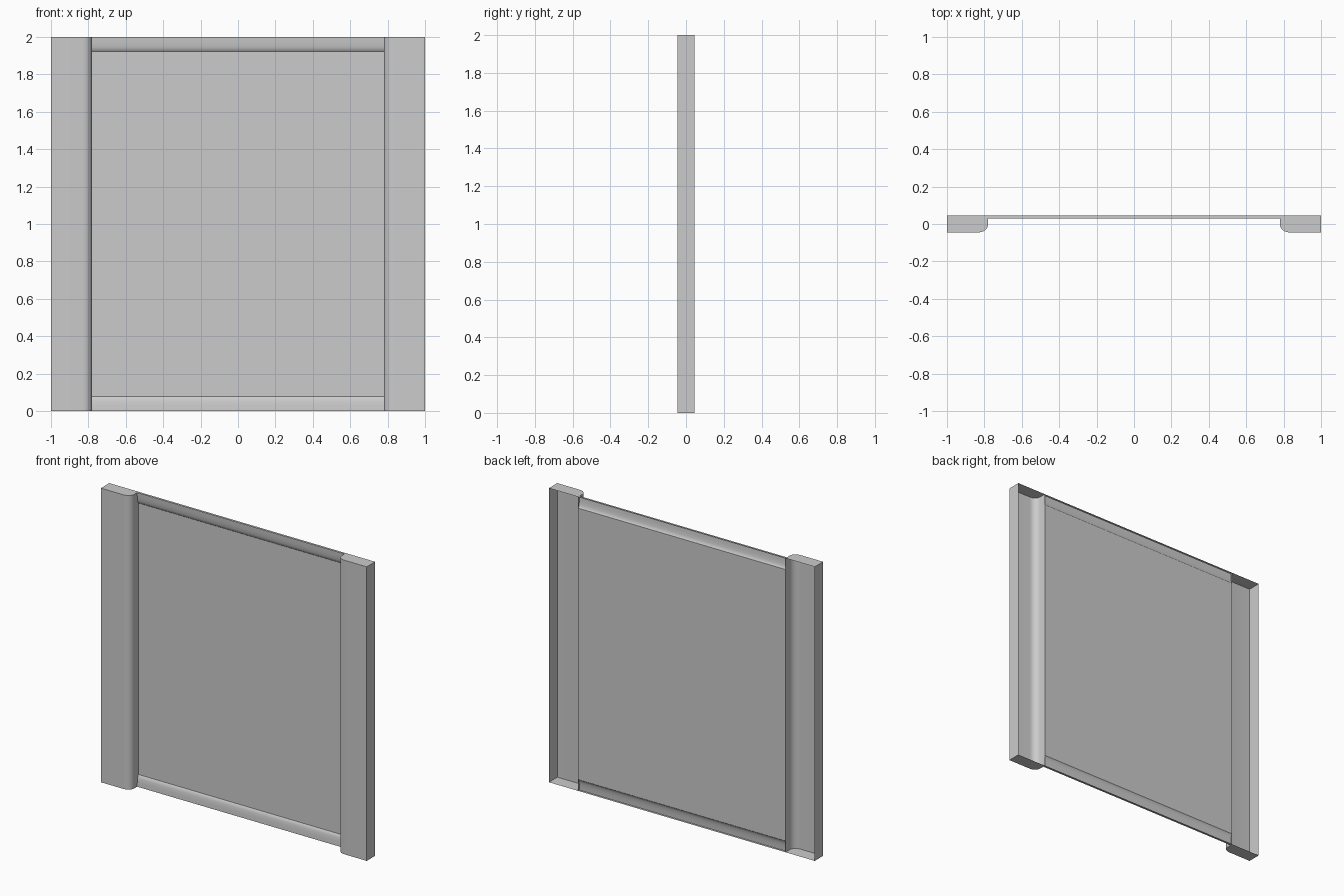
import bpy, bmesh
from math import sin, cos, pi
from mathutils import Vector

if "Cube" in bpy.data.objects:
    bpy.data.objects.remove(bpy.data.objects["Cube"])

BACK, FRONT = 0.045, -0.045   # depth limits
INNER = 0.78                  # inner side of the posts


def shell(name, profile, sweep, flip=False):
    """Sweep an open profile into a sheet and close both ends or the outer side."""
    bm = bmesh.new()
    a = [bm.verts.new(p) for p in profile]
    b = [bm.verts.new(Vector(p) + Vector(sweep)) for p in profile]
    for i in range(len(a) - 1):
        f = [a[i], a[i + 1], b[i + 1], b[i]]
        bm.faces.new(f[::-1] if flip else f)
    return bm, a, b


def finish(name, bm, axis=None):
    mesh = bpy.data.meshes.new(name)
    bm.to_mesh(mesh)
    bm.free()
    ob = bpy.data.objects.new(name, mesh)
    bpy.context.collection.objects.link(ob)
    if axis is not None:
        centre = bpy.data.objects.get("mirror_centre")
        mod = ob.modifiers.new("mirror", 'MIRROR')
        mod.use_axis = [i == axis for i in range(3)]
        mod.mirror_object = centre
    bpy.ops.object.select_all(action='DESELECT')
    bpy.context.view_layer.objects.active = ob
    ob.select_set(True)
    bpy.ops.object.shade_smooth_by_angle(angle=0.6)
    return ob


# mirror centre in the middle of the frame
centre = bpy.data.objects.new("mirror_centre", None)
centre.location = (0, 0, 1)
centre.hide_render = True
bpy.context.collection.objects.link(centre)
bpy.context.view_layer.update()

# side posts: open-backed shells with a rounded inner front corner
arc = [(INNER + 0.05 - 0.05 * sin(t), -0.045 * cos(t), 0)
       for t in (pi / 2 * i / 6 for i in range(7))]
profile = [(1, BACK, 0), (1, FRONT, 0)] + arc + [(INNER, BACK, 0)]
bm, low, high = shell("side_post", profile, (0, 0, 2), flip=True)
bm.faces.new(low)
bm.faces.new(high[::-1])
bmesh.ops.recalc_face_normals(bm, faces=bm.faces)
if next(f for f in bm.faces if len(f.verts) > 4).normal.z > 0:
    bmesh.ops.reverse_faces(bm, faces=bm.faces)
finish("side_post", bm, axis=0)

# top and bottom rails: shallow curved lips with a thin outer edge
lip = [(0.045, 0.0), (0.030, 0.0), (0.0315, 0.030), (0.0345, 0.055),
       (0.039, 0.070), (0.045, 0.077)]
bm, left, right = shell("rail", [(-INNER, y, z) for y, z in lip],
                        (2 * INNER, 0, 0), flip=True)
finish("rail", bm, axis=2)

# flat panel at the back
bm = bmesh.new()
bm.faces.new([bm.verts.new((x, BACK, z)) for x, z in
              ((-INNER, 0.077), (INNER, 0.077), (INNER, 1.923), (-INNER, 1.923))])
finish("panel", bm)
